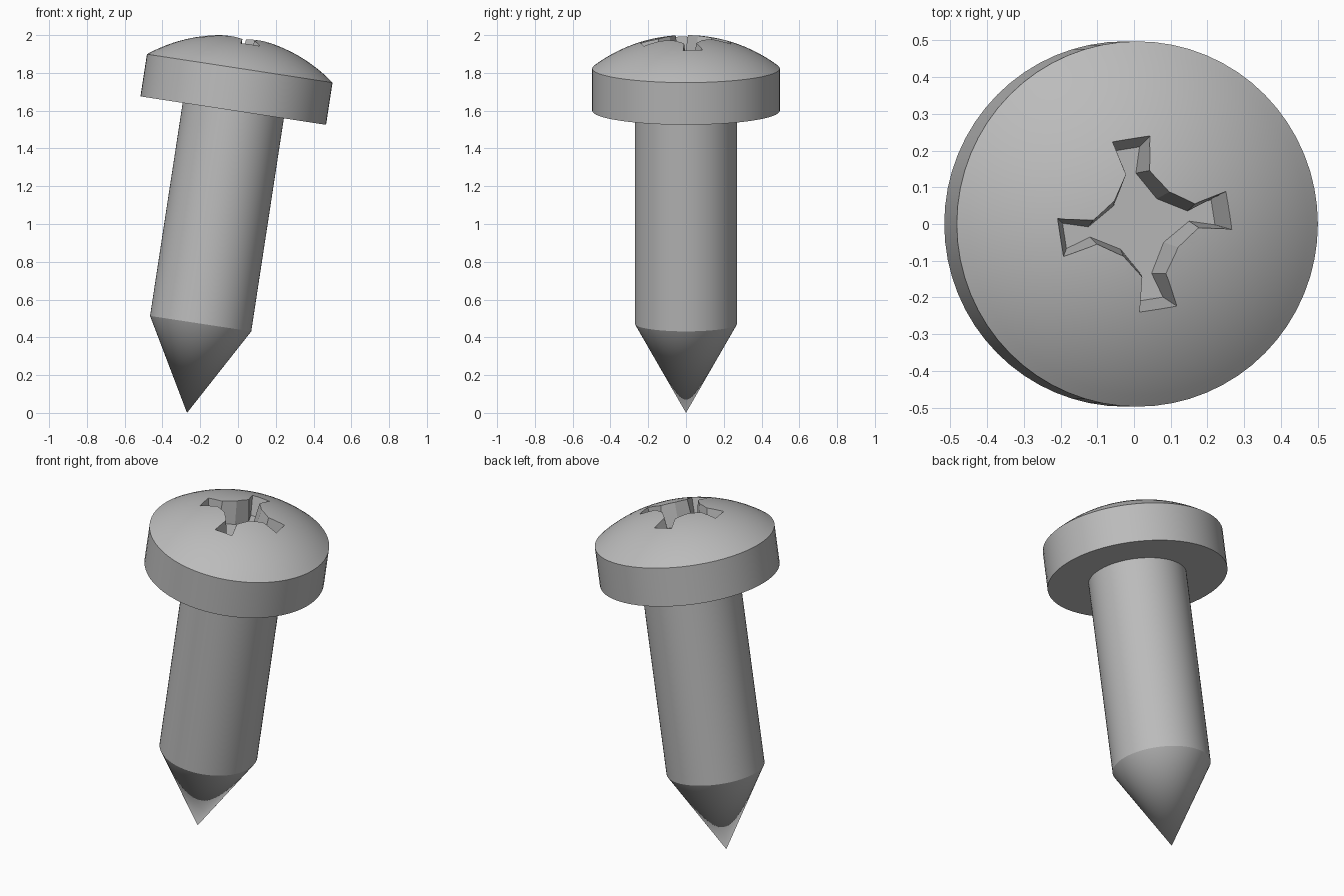
import bpy
import bmesh
import math
from mathutils import Matrix

cube = bpy.data.objects.get("Cube")
if cube:
    bpy.data.objects.remove(cube, do_unlink=True)

TILT = math.radians(8.7)
PLACE = Matrix.Translation((-0.27, 0, 0)) @ Matrix.Rotation(TILT, 4, 'Y')
SEGMENTS = 64
HEAD_R, SHAFT_R = 0.497, 0.271
TIP_TOP, HEAD_BASE, RIM, APEX = 0.478, 1.619, 1.845, 2.014

steel = bpy.data.materials.new("steel_grey")
steel.use_nodes = True
grey = (0.5, 0.5, 0.5, 1)
steel.diffuse_color = grey
steel.node_tree.nodes["Principled BSDF"].inputs["Base Color"].default_value = grey


def add_object(name, bm):
    """Turn a bmesh into a tilted object with the steel material."""
    bmesh.ops.recalc_face_normals(bm, faces=bm.faces)
    mesh = bpy.data.meshes.new(name)
    bm.to_mesh(mesh)
    bm.free()
    mesh.materials.append(steel)
    obj = bpy.data.objects.new(name, mesh)
    obj.matrix_world = PLACE
    bpy.context.collection.objects.link(obj)
    return obj


def lathe(name, profile):
    """Spin a (radius, height) profile around the screw's axis."""
    bm = bmesh.new()
    verts = [bm.verts.new((r, 0, z)) for r, z in profile]
    edges = [bm.edges.new(pair) for pair in zip(verts, verts[1:])]
    bmesh.ops.spin(bm, geom=verts + edges, cent=(0, 0, 0), axis=(0, 0, 1),
                   angle=math.tau, steps=SEGMENTS, use_duplicate=False)
    bmesh.ops.remove_doubles(bm, verts=bm.verts, dist=0.0001)
    return add_object(name, bm)


def cross_ring(bm, z, end, waist, corner):
    """Four flared arms; end and waist are (reach, half width)."""
    ring = []
    for k in range(4):
        turn = Matrix.Rotation(math.radians(9) + k * math.pi / 2, 4, 'Z')
        arm = [(waist[0], -waist[1]), (end[0], -end[1]), end, waist, (corner, corner)]
        ring += [bm.verts.new(turn @ Matrix.Translation((x, y, z)).translation)
                 for x, y in arm]
    return ring


# Shaft with pointed tip
shaft = lathe("shaft_and_tip", [(0, 0), (SHAFT_R, TIP_TOP), (SHAFT_R, HEAD_BASE), (0, HEAD_BASE)])

# Domed head
rise = APEX - RIM
dome_r = (HEAD_R ** 2 + rise ** 2) / (2 * rise)
sweep = math.asin(HEAD_R / dome_r)
dome = [(dome_r * math.sin(sweep * i / 14), APEX - dome_r * (1 - math.cos(sweep * i / 14)))
        for i in range(14, -1, -1)]
head = lathe("head", [(0, HEAD_BASE), (HEAD_R, HEAD_BASE)] + dome)

# Tapered cross recess
bm = bmesh.new()
floor = cross_ring(bm, 1.87, (0.207, 0.035), (0.138, 0.014), 0.06)
rim = cross_ring(bm, 2.03, (0.248, 0.061), (0.143, 0.037), 0.079)
bm.faces.new(floor)
bm.faces.new(rim)
for i in range(len(floor)):
    j = (i + 1) % len(floor)
    bm.faces.new((floor[i], floor[j], rim[j], rim[i]))
cutter = add_object("recess_cutter", bm)
cutter.hide_render = True

cut = head.modifiers.new("recess", 'BOOLEAN')
cut.operation = 'DIFFERENCE'
cut.solver = 'EXACT'
cut.object = cutter
bpy.context.view_layer.update()
bpy.context.view_layer.objects.active = head
bpy.ops.object.modifier_apply(modifier=cut.name)
bpy.data.objects.remove(cutter, do_unlink=True)

# Smooth curved walls, keep hard edges
for obj in (shaft, head):
    bpy.ops.object.select_all(action='DESELECT')
    obj.select_set(True)
    bpy.context.view_layer.objects.active = obj
    bpy.ops.object.shade_smooth_by_angle(angle=math.radians(20))
